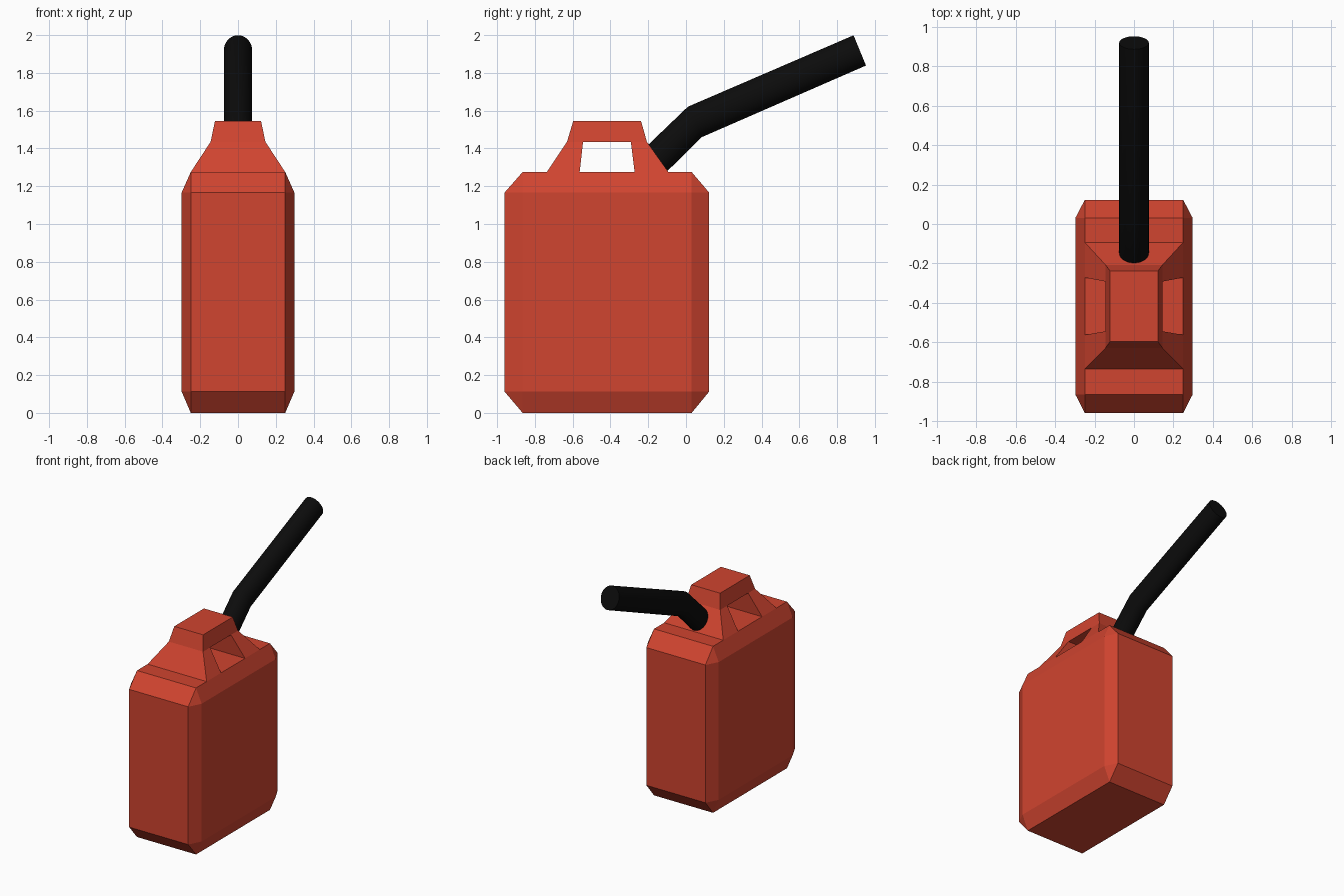
import bpy, bmesh, math
from mathutils import Vector

if "Cube" in bpy.data.objects:
    bpy.data.objects.remove(bpy.data.objects["Cube"])


def material(name, rgb):
    m = bpy.data.materials.new(name)
    m.diffuse_color = (*rgb, 1)
    m.use_nodes = True
    m.node_tree.nodes["Principled BSDF"].inputs["Base Color"].default_value = m.diffuse_color
    return m


red = material("red plastic", (0.63, 0.058, 0.029))
black = material("black rubber", (0.0035, 0.0035, 0.0035))


def finish(bm, name, mat):
    bmesh.ops.remove_doubles(bm, verts=bm.verts, dist=0.0005)
    bmesh.ops.recalc_face_normals(bm, faces=bm.faces)
    me = bpy.data.meshes.new(name)
    bm.to_mesh(me)
    bm.free()
    me.materials.append(mat)
    ob = bpy.data.objects.new(name, me)
    bpy.context.collection.objects.link(ob)
    return ob


def rect(x, y0, y1, z):
    return [(-x, y0, z), (x, y0, z), (x, y1, z), (-x, y1, z)]


def loft(bm, rings, bottom=True, top=True):
    vs = [[bm.verts.new(p) for p in r] for r in rings]
    n = len(vs[0])
    for a, b in zip(vs, vs[1:]):
        for i in range(n):
            j = (i + 1) % n
            bm.faces.new((a[i], a[j], b[j], b[i]))
    if bottom:
        bm.faces.new(vs[0][::-1])
    if top:
        bm.faces.new(vs[-1])


# Can body: octagonal wall, tapering to rectangles at top and bottom
X, XI, Y0, YI0, YI1, Y1 = 0.298, 0.25, -0.96, -0.865, 0.03, 0.122
Z1, Z2, Z3 = 0.112, 1.167, 1.275
plan = [(-XI, Y0), (XI, Y0), (X, YI0), (X, YI1),
        (XI, Y1), (-XI, Y1), (-X, YI1), (-X, YI0)]
bm = bmesh.new()
wall = [[bm.verts.new((x, y, z)) for x, y in plan] for z in (Z1, Z2)]
for i in range(8):
    j = (i + 1) % 8
    bm.faces.new((wall[0][i], wall[0][j], wall[1][j], wall[1][i]))
for ring, z in ((wall[0], 0), (wall[1], Z3)):
    cap = [bm.verts.new(p) for p in rect(XI, YI0, YI1, z)]
    bm.faces.new(cap)
    for k in range(4):
        a, b = 2 * k, 2 * k + 1
        bm.faces.new((ring[a], ring[b], cap[(k + 1) % 4], cap[k]))
        bm.faces.new((ring[b], ring[(b + 1) % 8], cap[(k + 1) % 4]))
finish(bm, "can_body", red)

# Handle: two tapered legs, a top block and the underside of the grip
ZH, XH = 1.435, 0.145
bm = bmesh.new()
loft(bm, [rect(XI, -0.737, -0.563, Z3), rect(XH, -0.63, -0.545, ZH)], False, False)
loft(bm, [rect(XI, -0.272, -0.093, Z3), rect(XH, -0.292, -0.207, ZH)], False, False)
loft(bm, [rect(XH, -0.63, -0.207, ZH), rect(0.122, -0.597, -0.238, 1.545)], False, True)
bm.faces.new([bm.verts.new(p) for p in rect(XH, -0.545, -0.292, ZH)])
finish(bm, "handle", red)

# Spout: bent tube, each ring given by its upper and lower (y, z) points
N = 32
sections = [((-0.21, 1.41), (-0.103, 1.276)),
            ((0.010, 1.621), (0.084, 1.460)),
            ((0.887, 1.999), (0.953, 1.839))]
rings = []
for up, low in sections:
    u, l = Vector((0, *up)), Vector((0, *low))
    c, r = (u + l) / 2, (u - l) / 2
    rings.append([c + r * math.cos(t) + Vector((0.075 * math.sin(t), 0, 0))
                  for t in (2 * math.pi * i / N for i in range(N))])
bm = bmesh.new()
loft(bm, rings)
spout = finish(bm, "spout", black)
bpy.context.view_layer.objects.active = spout
spout.select_set(True)
bpy.ops.object.shade_smooth_by_angle(angle=math.radians(35))
